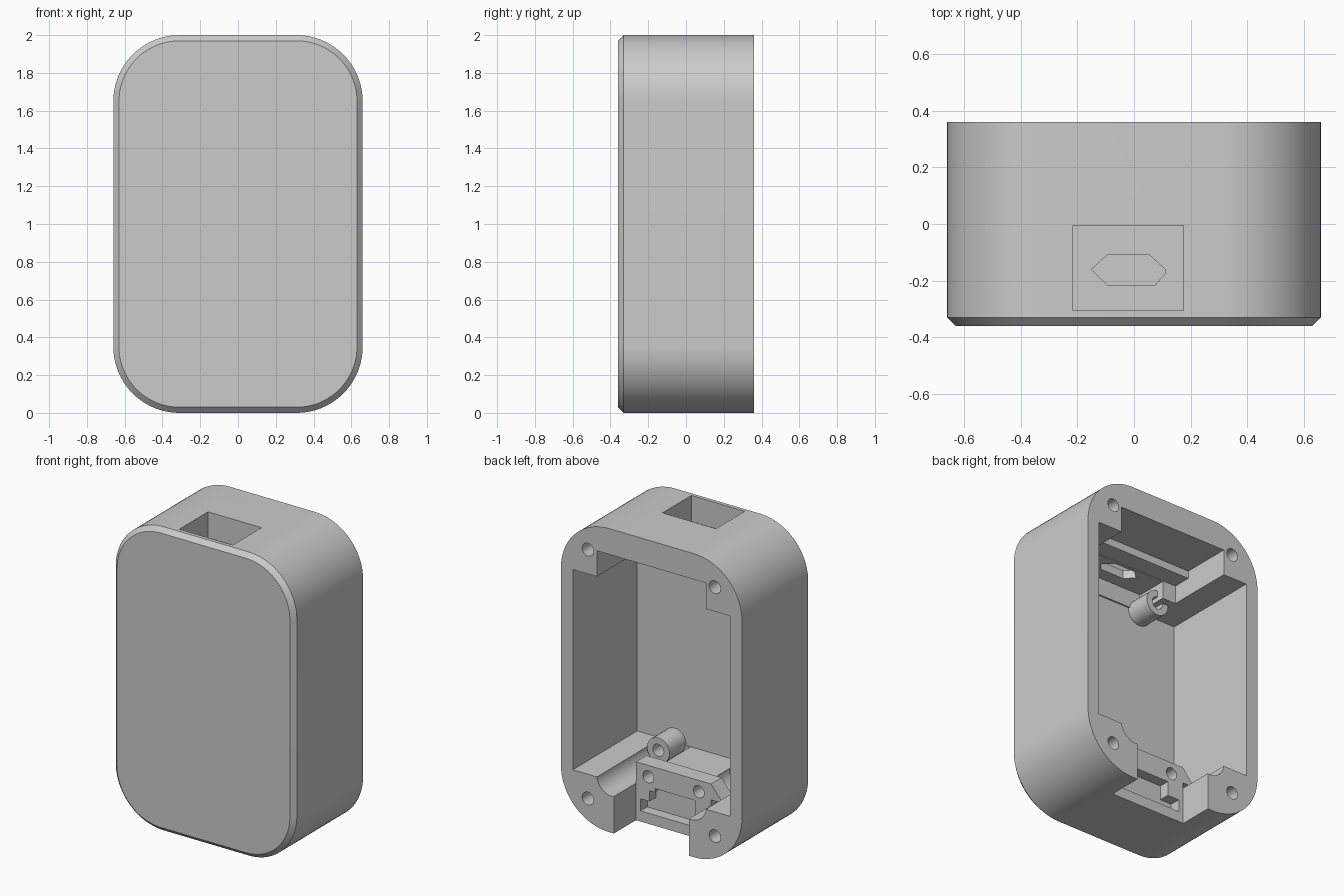
import bpy, bmesh, math

if "Cube" in bpy.data.objects:
    bpy.data.objects.remove(bpy.data.objects["Cube"], do_unlink=True)

grey = bpy.data.materials.new("plain grey")
grey.use_nodes = True
colour = (0.6, 0.6, 0.6, 1)
grey.diffuse_color = colour
grey.node_tree.nodes["Principled BSDF"].inputs["Base Color"].default_value = colour


def loft(name, loops):
    """Solid through matching closed loops of (x, y, z) points."""
    bm = bmesh.new()
    rings = [[bm.verts.new(p) for p in loop] for loop in loops]
    for a, b in zip(rings, rings[1:]):
        for i in range(len(a)):
            j = (i + 1) % len(a)
            bm.faces.new((a[i], a[j], b[j], b[i]))
    bm.faces.new(rings[0])
    bm.faces.new(rings[-1])
    bmesh.ops.recalc_face_normals(bm, faces=bm.faces[:])
    mesh = bpy.data.meshes.new(name)
    bm.to_mesh(mesh)
    bm.free()
    mesh.materials.append(grey)
    obj = bpy.data.objects.new(name, mesh)
    bpy.context.collection.objects.link(obj)
    return obj


def prism(name, outline, y0, y1):
    return loft(name, [[(x, y, z) for x, z in outline] for y in (y0, y1)])


def box(name, x0, x1, y0, y1, z0, z1):
    return prism(name, [(x0, z0), (x1, z0), (x1, z1), (x0, z1)], y0, y1)


def rod(name, x, z, r, y0, y1, n=32):
    turn = [2 * math.pi * (i + 0.5) / n for i in range(n)]
    return prism(name, [(x + r * math.cos(t), z + r * math.sin(t)) for t in turn], y0, y1)


def select(obj):
    bpy.ops.object.select_all(action="DESELECT")
    obj.select_set(True)
    bpy.context.view_layer.objects.active = obj


def cut(obj, cutter):
    cutter.hide_render = True
    mod = obj.modifiers.new("cut", "BOOLEAN")
    mod.operation, mod.solver, mod.object = "DIFFERENCE", "EXACT", cutter
    select(obj)
    bpy.ops.object.modifier_apply(modifier=mod.name)
    bpy.data.objects.remove(cutter, do_unlink=True)


def rounded(y, inset, steps=20):
    """Rounded upright rectangle at depth y."""
    r, w, h = 0.35, 0.66, 1.0
    pts = []
    for q, (sx, sz) in enumerate([(1, 1), (-1, 1), (-1, -1), (1, -1)]):
        for i in range(steps + 1):
            t = math.pi / 2 * (q + i / steps)
            pts.append((sx * (w - r) + (r - inset) * math.cos(t), y,
                        1 + sz * (h - r) + (r - inset) * math.sin(t)))
    return pts


# Outer shell with a chamfered front rim
case = loft("case", [rounded(-0.36, 0.03), rounded(-0.33, 0), rounded(0.36, 0)])

# Main cavity, stepped upper cavity and bottom notch
for room in [(-0.573, 0.573, -0.31, 0.5, 0.34, 1.66),
             (-0.398, 0.398, 0.03, 0.51, 1.5, 1.83),
             (-0.398, 0.398, -0.09, 0.1, 1.51, 1.78),
             (-0.3, 0.3, -0.30, 0.0, 1.52, 1.775),
             (-0.274, 0.274, 0.02, 0.52, -0.1, 0.45)]:
    cut(case, box("cavity_cutter", *room))

# Port pocket in the top, with a six-sided socket through its floor
cut(case, box("pocket_cutter", -0.215, 0.175, -0.305, -0.005, 1.83, 2.1))
socket = [(-0.15, -0.16), (-0.095, -0.215), (0.075, -0.215),
          (0.11, -0.175), (0.11, -0.16), (0.055, -0.11), (-0.095, -0.11)]
cut(case, loft("socket_cutter", [[(x, y, z) for x, y in socket] for z in (1.7, 1.9)]))

for side in (-1, 1):
    # Grooves that clear the lower standoffs
    cut(case, rod("groove_cutter", side * 0.29, 0.35, 0.108, -0.305, 0.53))
    for z in (0.18, 1.82):
        cut(case, rod("screw_hole_cutter", side * 0.463, z, 0.042, 0.1, 0.54))

# Standoffs on the front wall
parts = [case]
for side, word in ((-1, "right"), (1, "left")):
    for z, level in ((0.35, "lower"), (1.65, "upper")):
        post = rod(f"{level}_{word}_standoff", side * 0.3, z, 0.082, -0.32, -0.14)
        cut(post, rod("bore_cutter", side * 0.3, z, 0.04, -0.28, 0))
        parts.append(post)

# Mounting panel closing the notch, with a stepped slot and two holes
panel = prism("mounting_panel", [(-0.274, 0), (0.274, 0), (0.274, 0.385), (-0.274, 0.385),
                                 (-0.36, 0.28), (-0.274, 0.28)], 0.02, 0.13)
slot = [(-0.24, 0.07), (0.24, 0.07), (0.24, 0.15), (0.175, 0.15), (0.175, 0.22),
        (0.135, 0.22), (0.135, 0.245), (-0.155, 0.245), (-0.155, 0.15), (-0.24, 0.15)]
cut(panel, prism("slot_cutter", slot, 0.06, 0.2))
for side in (-1, 1):
    cut(panel, rod("panel_hole_cutter", side * 0.184, 0.31, 0.04, 0.04, 0.2))
parts.append(panel)

for part in parts:
    select(part)
    bpy.ops.object.shade_smooth_by_angle(angle=math.radians(25))
